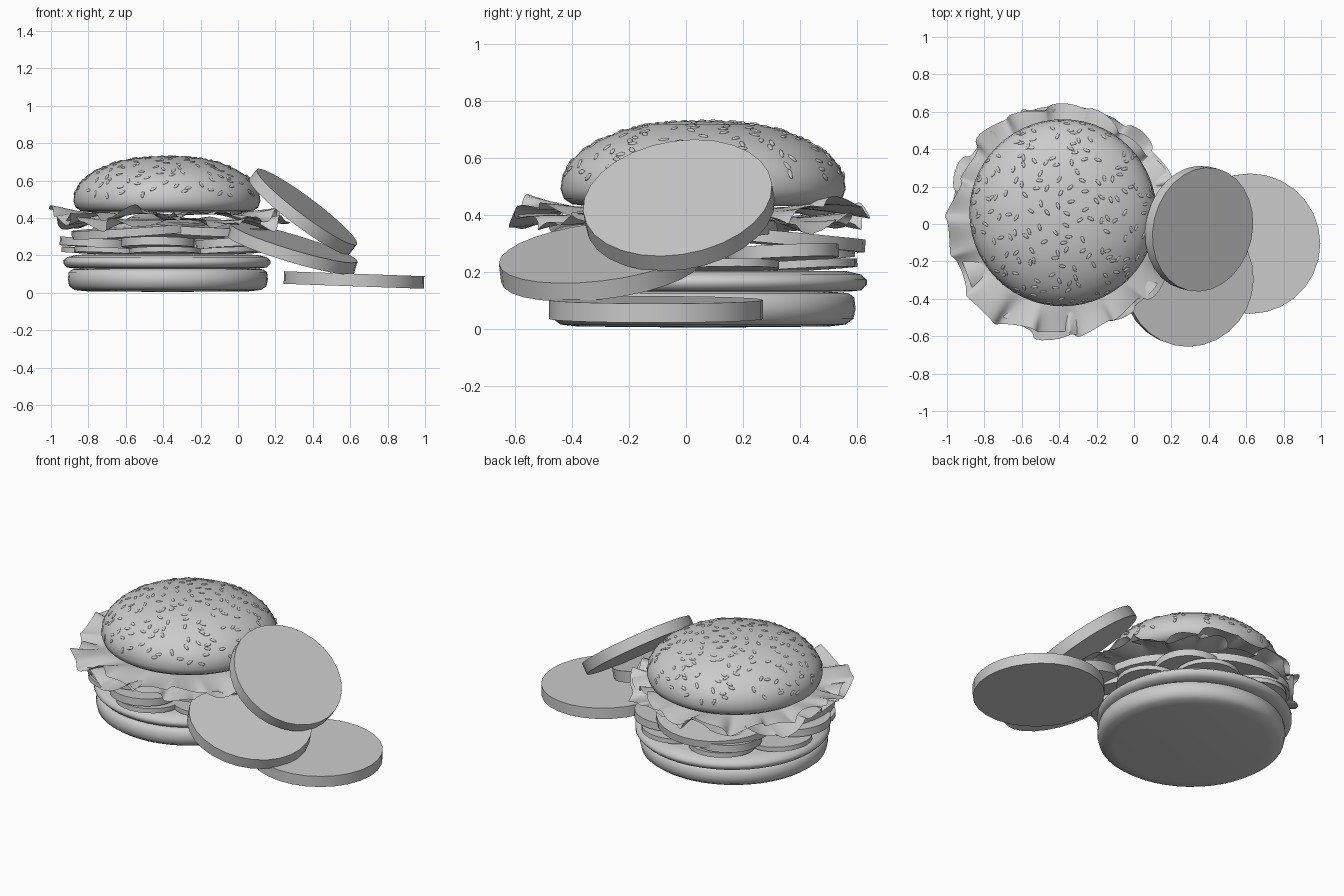
import bpy, bmesh, math, random
from mathutils import Vector, Matrix

if "Cube" in bpy.data.objects:
    bpy.data.objects.remove(bpy.data.objects["Cube"])

random.seed(4)
CX, CY = -0.38, 0.06


def finish(bm, name, angle=35):
    me = bpy.data.meshes.new(name)
    bm.normal_update()
    bm.to_mesh(me)
    bm.free()
    ob = bpy.data.objects.new(name, me)
    bpy.context.collection.objects.link(ob)
    bpy.ops.object.select_all(action='DESELECT')
    ob.select_set(True)
    bpy.context.view_layer.objects.active = ob
    bpy.ops.object.shade_smooth_by_angle(angle=math.radians(angle))
    return ob


def lathe(name, profile, centre, seg=48):
    bm = bmesh.new()
    verts = [bm.verts.new((r, 0, z)) for r, z in profile]
    edges = [bm.edges.new(p) for p in zip(verts, verts[1:])]
    bmesh.ops.spin(bm, geom=verts + edges, axis=(0, 0, 1), cent=(0, 0, 0),
                   angle=math.tau, steps=seg)
    bmesh.ops.remove_doubles(bm, verts=bm.verts, dist=1e-4)
    bmesh.ops.recalc_face_normals(bm, faces=bm.faces)
    bmesh.ops.translate(bm, verts=bm.verts, vec=(*centre, 0))
    return finish(bm, name, 50)


def slice_disc(name, centre, r, thick, normal, seg=28):
    bm = bmesh.new()
    m = Matrix.Translation(centre) @ Vector((0, 0, 1)).rotation_difference(
        Vector(normal).normalized()).to_matrix().to_4x4()
    bmesh.ops.create_cone(bm, cap_ends=True, segments=seg, radius1=r, radius2=r,
                          depth=thick, matrix=m)
    return finish(bm, name)


# Buns and patty
lathe("bottom_bun", [(0, .004), (.44, .008), (.5, .015), (.527, .035), (.535, .07),
                     (.53, .11), (.51, .125), (.45, .13), (0, .13)], (CX + .005, CY))
lathe("patty", [(0, .13), (.49, .13), (.535, .135), (.554, .155), (.554, .172),
                (.535, .19), (.48, .203), (0, .205)], (CX, CY + .02))
DOME = [(.5, .49), (.493, .54), (.47, .58), (.43, .622), (.37, .66), (.28, .697),
        (.19, .718), (.1, .727), (0, .73)]
lathe("top_bun", [(0, .43), (.4, .43), (.46, .437), (.488, .456)] + DOME, (CX, CY), 56)

# Sesame seeds, spread from the crown down by arc length along the dome
bm = bmesh.new()
pts = [Vector(p) for p in reversed(DOME)]
N = 200
for i in range(N):
    s = math.sqrt((i + random.uniform(.1, .9)) / N) * .58
    a = i * 2.39996 + random.uniform(-.25, .25)
    for p, q in zip(pts, pts[1:]):
        d = (q - p).length
        if s <= d or q == pts[-1]:
            break
        s -= d
    pos = p + (q - p) * min(s / d, 1)
    tan = (q - p).normalized()
    n = Vector((-tan.y * math.cos(a), -tan.y * math.sin(a), tan.x))
    m = (Matrix.Translation((CX + pos.x * math.cos(a), CY + pos.x * math.sin(a), pos.y))
         @ n.to_track_quat('Z', 'Y').to_matrix().to_4x4()
         @ Matrix.Rotation(random.uniform(0, math.pi), 4, 'Z')
         @ Matrix.Diagonal((.02, .009, .005, 1)))
    bmesh.ops.create_uvsphere(bm, u_segments=8, v_segments=6, radius=1, matrix=m)
finish(bm, "sesame_seeds", 60)


# Ruffled lettuce leaves: flat in the middle, folds growing towards the rim
def lettuce(name, centre, radius, z0, lift, phase, freq):
    bm = bmesh.new()
    seg, rings = 160, 16
    rows = []
    for j in range(rings + 1):
        f = j / rings
        row = []
        for i in range(seg):
            a = math.tau * i / seg
            R = radius + .02 * math.sin(3 * a + phase) + .018 * math.sin(7 * a + 2 * phase) \
                + .012 * math.sin(17 * a)
            r = .08 + (R - .08) * f
            w = max(0, (f - .55) / .45)
            fold = math.sin(freq * a + phase + 1.2 * math.sin(3 * a) + 2.5 * f)
            z = z0 + w * (lift + .03 * fold + .016 * math.sin(4 * a + phase)
                          + .014 * w * math.sin((2 * freq + 3) * a - phase))
            a2 = a + w * .04 * math.cos(2 * freq * a + phase)
            row.append(bm.verts.new((centre[0] + r * math.cos(a2),
                                     centre[1] + r * math.sin(a2), z)))
        rows.append(row)
    for r1, r2 in zip(rows, rows[1:]):
        for i in range(seg):
            k = (i + 1) % seg
            bm.faces.new((r1[i], r2[i], r2[k], r1[k]))
    bm.faces.new(rows[0])
    finish(bm, name, 80)


lettuce("lettuce_lower", (CX + .01, .02), .605, .39, -.012, .6, 10)
lettuce("lettuce_upper", (CX - .01, .01), .61, .422, -.005, 2.4, 9)

# Pickle layers ringed inside the burger
for k, (count, z, r, thick, off) in enumerate([(7, .222, .19, .028, .2),
                                               (5, .266, .195, .045, .82)]):
    for i in range(count):
        a = math.tau * i / count + off
        slice_disc(f"pickle_slice_{k}_{i}",
                   (CX + .385 * math.cos(a), CY + .385 * math.sin(a), z), r, thick,
                   (-.06 * math.cos(a), -.06 * math.sin(a), 1), 24)

# Tomato slices inside the burger
for i, (x, y, z, n) in enumerate([(-.53, -.1, .332, (-.07, -.02, 1)),
                                  (-.2, -.04, .345, (.05, -.05, 1)),
                                  (-.42, .27, .322, (-.01, .09, 1))]):
    slice_disc(f"tomato_slice_{i}", (x, y, z), .36, .045, n)

# Loose slices leaning against the burger
slice_disc("loose_slice_flat", (.62, -.105, .068), .375, .067, (.035, 0, 1))
slice_disc("loose_slice_middle", (.29, -.3, .237), .355, .067, (.3, -.12, 1))
slice_disc("loose_slice_top", (.348, -.025, .433), .335, .067, (.75, -.18, 1))
